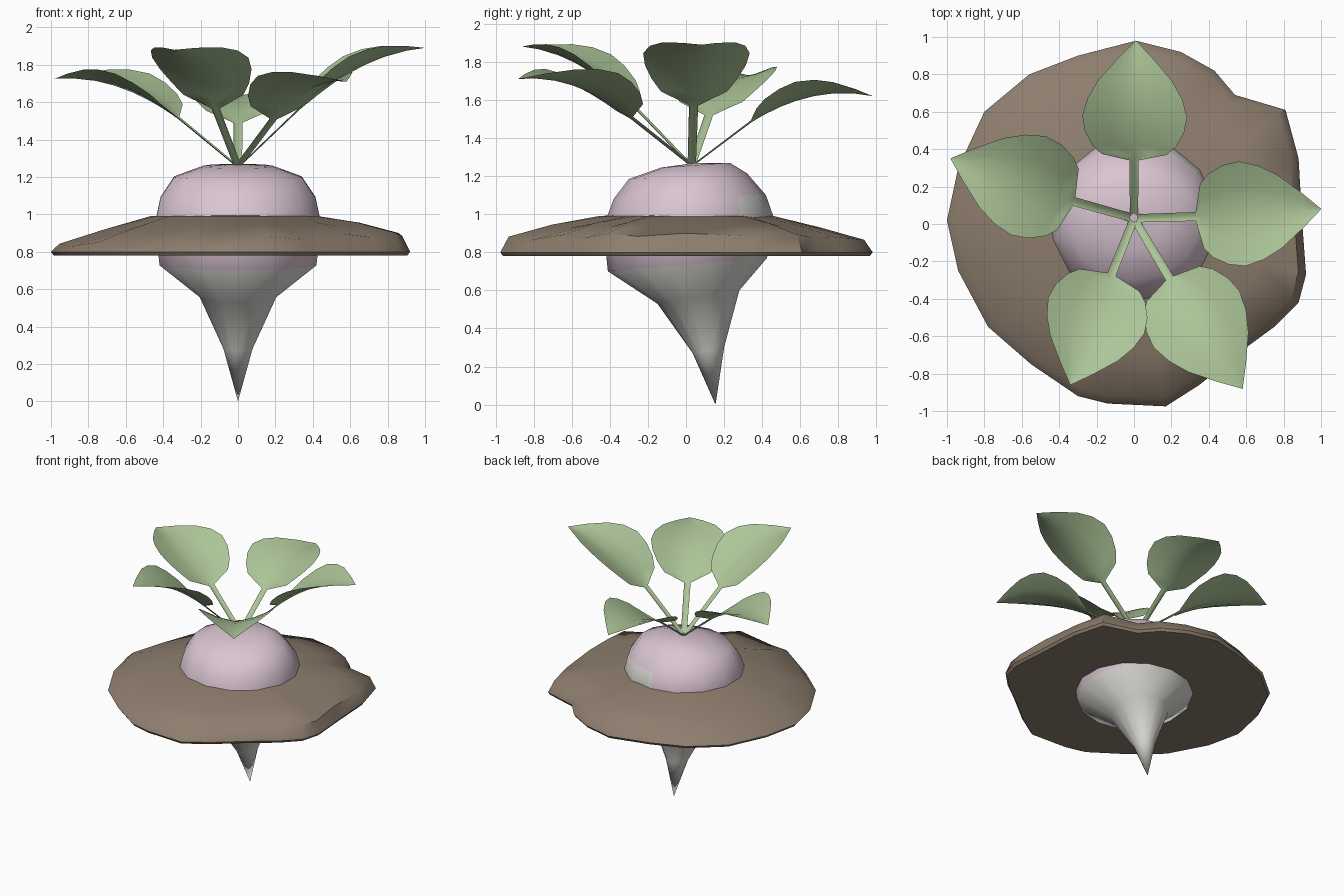
import bpy, bmesh, math
from mathutils import Vector

if "Cube" in bpy.data.objects:
    bpy.data.objects.remove(bpy.data.objects["Cube"])


def material(name, srgb):
    m = bpy.data.materials.new(name)
    m.diffuse_color = [(c / 255 / 12.92 if c < 11 else ((c / 255 + .055) / 1.055) ** 2.4) for c in srgb] + [1]
    m.use_nodes = True
    m.node_tree.nodes["Principled BSDF"].inputs["Base Color"].default_value = m.diffuse_color
    return m


PINK = material("pink_skin", (218, 197, 210))
WHITE = material("white_root", (216, 215, 210))
GREEN = material("leaf_green", (172, 197, 152))
BROWN = material("soil_brown", (142, 126, 110))


def make_object(name, bm, mats, angle=60):
    me = bpy.data.meshes.new(name)
    bm.to_mesh(me)
    bm.free()
    ob = bpy.data.objects.new(name, me)
    bpy.context.collection.objects.link(ob)
    for m in mats:
        me.materials.append(m)
    bpy.ops.object.select_all(action='DESELECT')
    ob.select_set(True)
    bpy.context.view_layer.objects.active = ob
    bpy.ops.object.shade_smooth_by_angle(angle=math.radians(angle))
    return ob


def bridge(bm, a, b):
    n = len(a)
    return [bm.faces.new((a[i], a[(i + 1) % n], b[(i + 1) % n], b[i])) for i in range(n)]


# Turnip: tilted rings given by half width in x, front point (y, z), back point (y, z)
SEG = 14
rings = [
    (.08, .035, .27, .20, .30),
    (.21, -.15, .53, .28, .60),
    (.43, -.41, .70, .425, .77),
    (.455, -.435, .93, .465, .97),
    (.425, -.38, 1.08, .42, 1.10),
    (.35, -.30, 1.185, .32, 1.215),
    (.19, -.13, 1.245, .23, 1.27),
]
bm = bmesh.new()
loops = []
for w, y0, z0, y1, z1 in rings:
    loop = []
    for i in range(SEG):
        a = 2 * math.pi * (i + .5) / SEG
        s = math.sin(a)
        loop.append(bm.verts.new((w * math.cos(a), (y0 + y1) / 2 + s * (y1 - y0) / 2,
                                  (z0 + z1) / 2 + s * (z1 - z0) / 2)))
    loops.append(loop)
tip, crown = bm.verts.new((0, .155, 0)), bm.verts.new((0, .04, 1.268))
for k in range(len(loops) - 1):
    bridge(bm, loops[k], loops[k + 1])
for i in range(SEG):
    j = (i + 1) % SEG
    bm.faces.new((tip, loops[0][j], loops[0][i]))
    bm.faces.new((crown, loops[-1][i], loops[-1][j]))
# white below the soil, plus a pale patch on the back right
for f in bm.faces:
    c = f.calc_center_median()
    ang = math.degrees(math.atan2(c.y, c.x))
    patch = 35 < ang < 92 and c.z < 1.06
    f.material_index = 1 if c.z < .8 or patch else 0
bmesh.ops.recalc_face_normals(bm, faces=bm.faces)
make_object("turnip", bm, [PINK, WHITE], 80)

# Soil mound: irregular outline scaled inward and upward
outline = [(.01, .98), (-.3, .9), (-.56, .8), (-.8, .6), (-.94, .3), (-1, .02), (-.94, -.25),
           (-.78, -.55), (-.55, -.75), (-.3, -.92), (-.14, -.96), (.17, -.975), (.35, -.86),
           (.6, -.66), (.75, -.55), (.88, -.42), (.92, -.27), (.9, 0), (.88, .35), (.81, .61),
           (.54, .69), (.43, .82), (.25, .92)]
bm = bmesh.new()
loops = []
for s, z, lean in [(.985, .78, 0), (1, .80, 0), (.955, .865, .03), (.72, .93, .02), (.47, .99, 0), (.3, 1.0, 0)]:
    loops.append([bm.verts.new((x * s, y * s, z + lean * x + (.012 * math.sin(3 * i) if lean else 0)))
                  for i, (x, y) in enumerate(outline)])
for k in range(len(loops) - 1):
    bridge(bm, loops[k], loops[k + 1])
bm.faces.new(loops[0])
bm.faces.new(loops[-1])
bmesh.ops.recalc_face_normals(bm, faces=bm.faces)
make_object("soil_mound", bm, [BROWN], 50)


# Leaves: ribbon stalk running into a cupped, arched blade
def leaf(name, base, end, width):
    base, end = Vector(base), Vector(end)
    root = Vector((0, .03, 1.255))
    out = Vector((base.x, base.y - .03, 0)).normalized()
    along = Vector((end.x - base.x, end.y - base.y, 0)).normalized()
    sides = [Vector((-d.y, d.x, 0)) for d in (out, along)]
    # centre point, side direction, half width, rise of the rims
    rows = [(root + out * .01, sides[0], .022, .01), (base, sides[0], .024, .012)]
    for t, w, rise in [(.05, .62, .055), (.12, .8, .08), (.24, .95, .095), (.37, 1, .1),
                       (.52, .9, .085), (.67, .7, .06), (.85, .34, .025), (1, .006, 0)]:
        c = base.lerp(end, t) + Vector((0, 0, .27 * t * (1 - t)))
        rows.append((c, sides[1], width * w, rise))
    bm = bmesh.new()
    grid = []
    for c, side, w, rise in rows:
        grid.append([bm.verts.new(c + side * (w * u) + Vector((0, 0, rise * abs(u) ** 1.5)))
                     for u in (-1, -.5, 0, .5, 1)])
    for a, b in zip(grid, grid[1:]):
        for i in range(4):
            bm.faces.new((a[i], b[i], b[i + 1], a[i + 1]))
    make_object(name, bm, [GREEN], 80)


leaf("leaf_back", (0, .34, 1.48), (.01, .98, 1.62), .28)
leaf("leaf_right", (.33, .04, 1.56), (1, .08, 1.89), .28)
leaf("leaf_left", (-.32, .12, 1.51), (-.98, .35, 1.725), .28)
leaf("leaf_front_left", (-.12, -.27, 1.555), (-.34, -.86, 1.88), .275)
leaf("leaf_front_right", (.19, -.29, 1.50), (.58, -.88, 1.71), .275)
